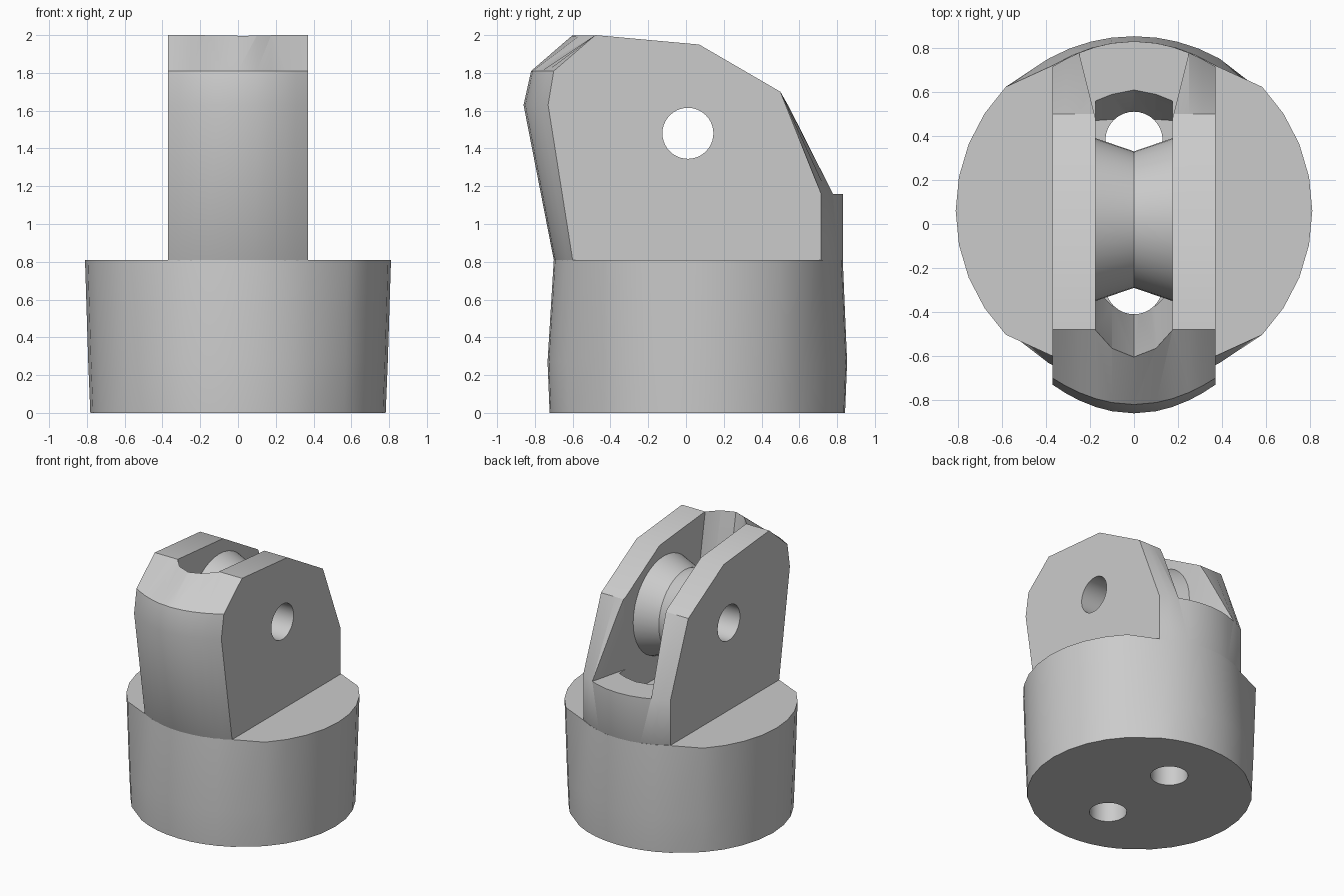
import bpy, bmesh, math
from math import sin, cos, radians, pi

if "Cube" in bpy.data.objects:
    bpy.data.objects.remove(bpy.data.objects["Cube"])

grey = bpy.data.materials.new("light_grey")
grey.use_nodes = True
grey.diffuse_color = (0.6, 0.6, 0.6, 1)
grey.node_tree.nodes["Principled BSDF"].inputs["Base Color"].default_value = (0.6, 0.6, 0.6, 1)


def loft(name, rings, closed=False):
    """Skin a list of equal rings; cap the ends, or join last to first."""
    bm = bmesh.new()
    loops = [[bm.verts.new(p) for p in ring] for ring in rings]
    n = len(loops[0])
    pairs = list(zip(loops, loops[1:]))
    if closed:
        pairs.append((loops[-1], loops[0]))
    for a, b in pairs:
        for i in range(n):
            j = (i + 1) % n
            bm.faces.new((a[i], a[j], b[j], b[i]))
    if not closed:
        bm.faces.new(loops[0])
        bm.faces.new(loops[-1])
    bmesh.ops.recalc_face_normals(bm, faces=bm.faces)
    mesh = bpy.data.meshes.new(name)
    bm.to_mesh(mesh)
    bm.free()
    ob = bpy.data.objects.new(name, mesh)
    bpy.context.collection.objects.link(ob)
    mesh.materials.append(grey)
    return ob


def activate(ob):
    bpy.ops.object.select_all(action='DESELECT')
    ob.select_set(True)
    bpy.context.view_layer.objects.active = ob


def carve(ob, cutters):
    activate(ob)
    for c in cutters:
        c.hide_render = True
        m = ob.modifiers.new("cut", 'BOOLEAN')
        m.operation, m.solver, m.object = 'DIFFERENCE', 'EXACT', c
        bpy.ops.object.modifier_apply(modifier=m.name)


def smooth(ob, angle=30):
    activate(ob)
    bpy.ops.object.shade_smooth_by_angle(angle=radians(angle))


def circle_x(x, r, y=0.01, z=1.48, n=40):
    return [(x, y + r * cos(2 * pi * i / n), z + r * sin(2 * pi * i / n)) for i in range(n)]


def circle_z(z, r, y, n=32):
    return [(r * cos(2 * pi * i / n), y + r * sin(2 * pi * i / n), z) for i in range(n)]


def mirrored(half):
    """Close a right-hand outline, front to back, with its mirror."""
    return half + [(-p[0],) + tuple(p[1:]) for p in reversed(half) if p[0] > 0]


CY = 0.06          # centre of the round base
HALF = 0.37        # half width of the head


def bow(x, middle, edge):
    """Gently curved front or back line across the head."""
    return middle + (edge - middle) * (x / HALF) ** 2


# Base: round below, with flattened shoulders next to the head on top
cap = [0, 0.1, 0.19, 0.28, HALF]
outline = [(x, bow(x, -0.70, -0.60)) for x in cap]
outline += [(0.81 * cos(radians(a)), CY + 0.81 * sin(radians(a))) for a in range(-44, 45, 11)]
outline += [(x, bow(x, 0.83, 0.72)) for x in reversed(cap)]
outline = mirrored(outline)


def round_ring(r, z):
    ring = []
    for x, y in outline:
        d = math.hypot(x, y - CY)
        ring.append((x * r / d, CY + (y - CY) * r / d, z))
    return ring


base = loft("round_base", [round_ring(0.782, 0), round_ring(0.793, 0.27),
                           [(x, y, 0.81) for x, y in outline]])


# Head: side profiles lofted across the width
def profile(x):
    a = abs(x)
    top_front = -0.48 - 0.12 * max(0, 1 - (a / 0.175) ** 2)
    back = bow(x, 0.83, 0.715)
    pts = [(bow(x, -0.69, -0.59), 0.79), (bow(x, -0.70, -0.60), 0.81),
           (bow(x, -0.86, -0.73), 1.63), (bow(x, -0.82, -0.70), 1.81),
           (top_front, 2.0), (0.07, 1.95), (0.5, 1.7),
           (back, 1.16), (back, 0.81), (back - 0.01, 0.79)]
    return [(x, y, z) for y, z in pts]


widths = [0.1, 0.175, 0.25, 0.31, HALF]
head = loft("forked_head", [profile(x) for x in [-w for w in reversed(widths)] + [0] + widths])

# Slot between the cheeks, tapering down to its floor
S = 0.175
rim = mirrored([(0, -0.605, 2.0), (0.1, -0.565, 2.0), (S, -0.482, 2.0),
                (S, 0.56, 1.16), (0.1, 0.59, 1.16), (0, 0.61, 1.16)])
floor = mirrored([(0, -0.41, 0.95), (0.1, -0.37, 0.95), (S, -0.30, 0.95),
                  (S, 0.47, 0.95), (0.1, 0.475, 0.95), (0, 0.48, 0.95)])
slot = loft("slot_cutter", [floor, rim, [(x, y, 2.3) for x, y, z in rim]])

# Flared opening at the back, above the lower rim
plan = mirrored([(0.165, 0.44), (0.25, 0.78), (0.32, 1.06)])
flare = loft("flare_cutter", [[(x, y, z) for x, y in plan] for z in (1.158, 2.3)])

# Axle bore and the two cord holes through the base
bore = loft("bore_cutter", [circle_x(-0.6, 0.135), circle_x(0.6, 0.135)])
cords = [loft("cord_hole_cutter", [circle_z(-0.2, 0.13, y), circle_z(1.1, 0.13, y)])
         for y in (-0.28, 0.38)]

carve(head, [slot, flare, bore] + cords)
carve(base, cords)
for c in [slot, flare, bore] + cords:
    bpy.data.objects.remove(c)
smooth(head)
smooth(base)

# Grooved wheel with an open bore
wheel = loft("grooved_wheel", [circle_x(-S, 0.135), circle_x(-S, 0.37, 0.02), circle_x(0, 0.31, 0.02),
                               circle_x(S, 0.37, 0.02), circle_x(S, 0.135)], closed=True)
smooth(wheel)
